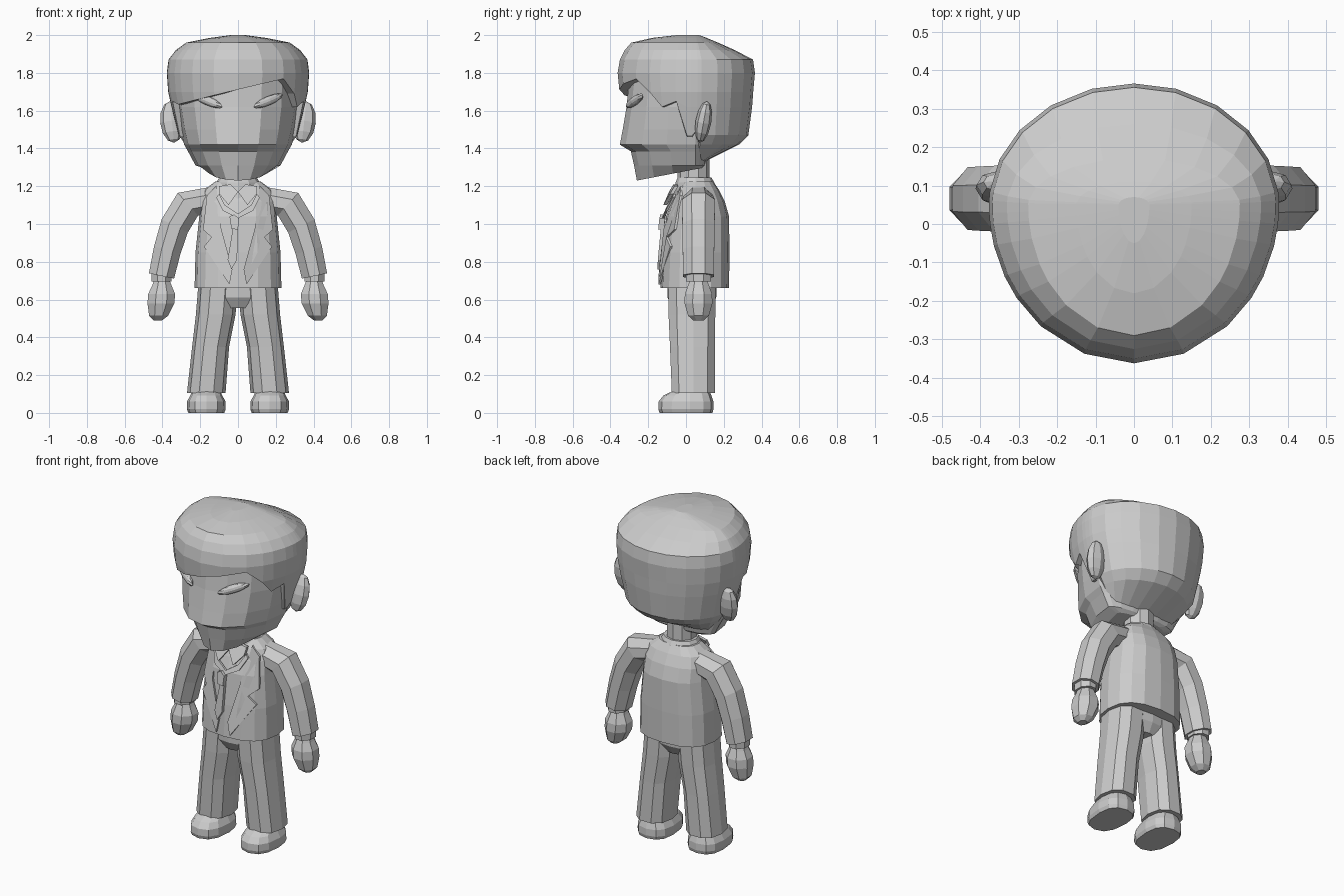
import bpy, bmesh, math
from mathutils import Vector, Matrix, Euler

if "Cube" in bpy.data.objects:
    bpy.data.objects.remove(bpy.data.objects["Cube"])

grey = bpy.data.materials.new("plain grey")
grey.diffuse_color = (0.6, 0.6, 0.6, 1)
grey.use_nodes = True
grey.node_tree.nodes["Principled BSDF"].inputs["Base Color"].default_value = grey.diffuse_color


def finish(name, bm, weld=0.0005):
    bmesh.ops.remove_doubles(bm, verts=bm.verts, dist=weld)
    bmesh.ops.recalc_face_normals(bm, faces=bm.faces)
    me = bpy.data.meshes.new(name)
    bm.to_mesh(me)
    bm.free()
    me.materials.append(grey)
    ob = bpy.data.objects.new(name, me)
    bpy.context.collection.objects.link(ob)
    return ob


def loft(name, rings):
    """Skin a list of equal closed loops and cap both ends."""
    bm = bmesh.new()
    loops = [[bm.verts.new(p) for p in r] for r in rings]
    n = len(loops[0])
    for a, b in zip(loops, loops[1:]):
        for i in range(n):
            j = (i + 1) % n
            bm.faces.new((a[i], a[j], b[j], b[i]))
    bm.faces.new(loops[0])
    bm.faces.new(loops[-1])
    return finish(name, bm)


def signed_pow(v, e):
    return math.copysign(abs(v) ** e, v)


def egg(deg, hx, yf, yb, c=0.05, n=2.0):
    """Point on a rounded outline; 0 degrees is the front."""
    a = math.radians(deg)
    s, k = signed_pow(math.sin(a), 2 / n), signed_pow(math.cos(a), 2 / n)
    return hx * s, c - k * ((c - yf) if k > 0 else (yb - c))


def sample(table, z):
    """Linear lookup of the row at height z in an ascending table."""
    if z <= table[0][0]:
        return table[0][1:]
    for a, b in zip(table, table[1:]):
        if z <= b[0]:
            t = (z - a[0]) / (b[0] - a[0])
            return [u + (v - u) * t for u, v in zip(a[1:], b[1:])]
    return table[-1][1:]


def ring(z, hx, yf, yb, angles, c=0.05, n=2.0, x0=0):
    pts = [egg(d, hx, yf, yb, c, n) for d in angles]
    return [(x + x0, y, z) for x, y in pts]


def steps(n, start=0):
    return [start + 360 * i / n for i in range(n)]


def blob(name, loc, size, rot=(0, 0, 0), u=8, v=6):
    bm = bmesh.new()
    m = Matrix.LocRotScale(Vector(loc), Euler([math.radians(r) for r in rot]), Vector(size))
    bmesh.ops.create_uvsphere(bm, u_segments=u, v_segments=v, radius=1, matrix=m)
    return finish(name, bm)


# Face: z, half width, front y, back y; the last ring is the sloping jaw
FACE = [(1.31, .225, -.275, .10), (1.385, .265, -.292, .12), (1.42, .285, -.35, .14),
        (1.50, .305, -.335, .2), (1.62, .325, -.315, .25), (1.77, .33, -.30, .28),
        (1.88, .30, -.27, .26)]
A = steps(16)
jaw = [(x, y, 1.23 + .06 * (y + .26) / .31) for x, y, z in ring(0, .165, -.26, .085, A)]
loft("face", [jaw] + [ring(*r, A) for r in FACE])

# Hair: shell with a lower edge that changes around the head
HAIR = [(1.33, .21, -.25, .10), (1.42, .28, -.30, .28), (1.47, .315, -.32, .33),
        (1.62, .352, -.34, .35), (1.70, .37, -.352, .356), (1.80, .377, -.362, .365),
        (1.87, .368, -.35, .355), (1.92, .33, -.325, .26), (1.96, .275, -.29, .17),
        (1.985, .15, -.18, .11), (2.0, .04, -.05, .07)]
half = [20, 40, 54, 63, 75, 83, 87, 92, 96, 112, 128, 145, 163]
HA = [0] + half + [180] + [360 - h for h in reversed(half)]
EDGE = [(41, 1.77), (54, 1.69), (63, 1.62), (75, 1.65), (83, 1.46), (87, 1.46),
        (92, 1.50), (96, 1.34), (110, 1.33)]


def hair_edge(d):
    d = d if d <= 180 else d - 360
    x = .36 * math.sin(math.radians(d))
    if -63 <= d <= 41:
        return 1.712 + .245 * x
    return sample(EDGE, abs(d))[0]


rows = [[], []]
for d in HA:
    z = hair_edge(d)
    x, y = egg(d, *sample(HAIR, z))
    rows[0].append((x * .85, .05 + (y - .05) * .85, z))
    rows[1].append((x, y, z))
for h in HAIR[1:]:
    row = []
    for d in HA:
        z = max(h[0], hair_edge(d))
        row.append((*egg(d, *sample(HAIR, z)), z))
    rows.append(row)
loft("hair", rows)

# Neck and shirt collar
loft("neck", [ring(z, .085, -.045, .125, steps(10), c=.04) for z in (1.1, 1.36)])
loft("collar", [ring(1.12, .13, -.07, .17, steps(12)), ring(1.22, .115, -.055, .15, steps(12)),
                ring(1.245, .10, -.045, .135, steps(12))])

# Jacket body
JACKET = [(.66, .23, -.135, .228), (.85, .225, -.125, .23), (1.04, .205, -.105, .228),
          (1.12, .20, -.075, .205), (1.18, .18, -.045, .175), (1.225, .12, -.02, .145)]
loft("jacket", [ring(*r, steps(16), n=2.5) for r in JACKET])


def chest_y(x, z):
    hx, yf, yb = sample(JACKET, z)
    return .05 - (.05 - yf) * max(0, 1 - (abs(x) / hx) ** 2.5) ** .4


def plate(name, pts, lift, thick=.012):
    """Thin panel that lies over the chest."""
    bm = bmesh.new()
    front = [bm.verts.new((x, chest_y(x, z) - lift, z)) for x, z in pts]
    back = [bm.verts.new((v.co.x, v.co.y + thick, v.co.z)) for v in front]
    bm.faces.new(front)
    bm.faces.new(back)
    for i in range(len(pts)):
        j = (i + 1) % len(pts)
        bm.faces.new((front[i], front[j], back[j], back[i]))
    return finish(name, bm)


for s, side in ((1, "left_"), (-1, "right_")):
    # Lapel, vest edge and shirt collar flap
    plate(side + "lapel", [(s * x, z) for x, z in ((.115, 1.20), (.165, 1.15), (.185, .97),
          (.14, .93), (.18, .88), (.045, .68), (.03, .76), (.09, .98))], .014)
    plate(side + "vest_edge", [(s * x, z) for x, z in
          ((.115, 1.14), (.08, 1.07), (0, 1.03), (0, 1.055), (.07, 1.10), (.10, 1.16))], .02)
    plate(side + "collar_flap", [(s * x, z) for x, z in
          ((0, 1.17), (.05, 1.10), (.10, 1.16), (.10, 1.2), (.04, 1.21))], .04, .02)

    # Eye and ear
    blob(side + "eye", (s * .16, -.272, 1.652), (.095, .022, .024), (0, -s * 20, s * 30), 8, 6)
    blob(side + "ear", (s * .35, .092, 1.54), (.062, .042, .112), (-10, s * 6, 0), 8, 6)

    # Sleeve: x, z, radius across, radius along y, tilt of the section
    sleeve = []
    for x, z, ra, rb, tilt in ((.13, 1.13, .07, .075, 80), (.265, 1.105, .083, .09, 48),
                               (.335, .99, .08, .088, 27), (.375, .86, .075, .086, 16),
                               (.405, .725, .07, .084, 12)):
        t = math.radians(tilt)
        r = []
        for d in steps(8, 22.5):
            u, v = ra * 1.05 * math.cos(math.radians(d)), rb * 1.05 * math.sin(math.radians(d))
            r.append((s * (x + u * math.cos(t)), .066 + v, z + u * math.sin(t)))
        sleeve.append(r)
    loft(side + "sleeve", sleeve)

    # Cuff and hand
    loft(side + "cuff", [ring(z, .058, -.005, .137, steps(8, 22.5), c=.066, x0=s * .405)
                         for z in (.695, .75)])
    HAND = ((.49, .025, .03, .425), (.515, .055, .06, .42), (.58, .077, .08, .408),
            (.63, .077, .078, .404), (.675, .055, .06, .403), (.71, .042, .045, .403))
    loft(side + "hand", [ring(z, rx, .066 - ry, .066 + ry, steps(8, 22.5), c=.066, x0=s * cx)
                         for z, rx, ry, cx in HAND])

    # Trouser leg
    LEG = ((.105, .168, .102, -.08, .157), (.35, .145, .098, -.09, .157),
           (.52, .118, .105, -.098, .16), (.68, .105, .105, -.10, .162))
    loft(side + "trouser_leg", [ring(z, rx, yf, yb, steps(10, 18), c=.04, n=2.4, x0=s * cx)
                                for z, cx, rx, yf, yb in LEG])

    # Shoe
    SHOE = ((0, .095, -.14, .14), (.02, .103, -.147, .146), (.06, .102, -.145, .145),
            (.092, .085, -.12, .135), (.125, .07, -.05, .12))
    loft(side + "shoe", [ring(z, rx, yf, yb, steps(12), c=.02, n=2.5, x0=s * .168)
                         for z, rx, yf, yb in SHOE])

# Hips between the legs
loft("trouser_seat", [ring(.555, .10, -.07, .13, steps(12), c=.04),
                      ring(.61, .205, -.098, .16, steps(12), c=.04, n=2.6),
                      ring(.70, .205, -.10, .165, steps(12), c=.04, n=2.6)])

# Tie knot and blade, hanging slightly askew
plate("tie_blade", [(-.025, .99), (-.055, .81), (-.035, .76), (-.005, .81), (.0, .99)], .022, .02)
plate("tie_knot", [(-.045, 1.04), (-.035, .975), (.0, .97), (.005, 1.03), (-.02, 1.05)], .035, .03)
